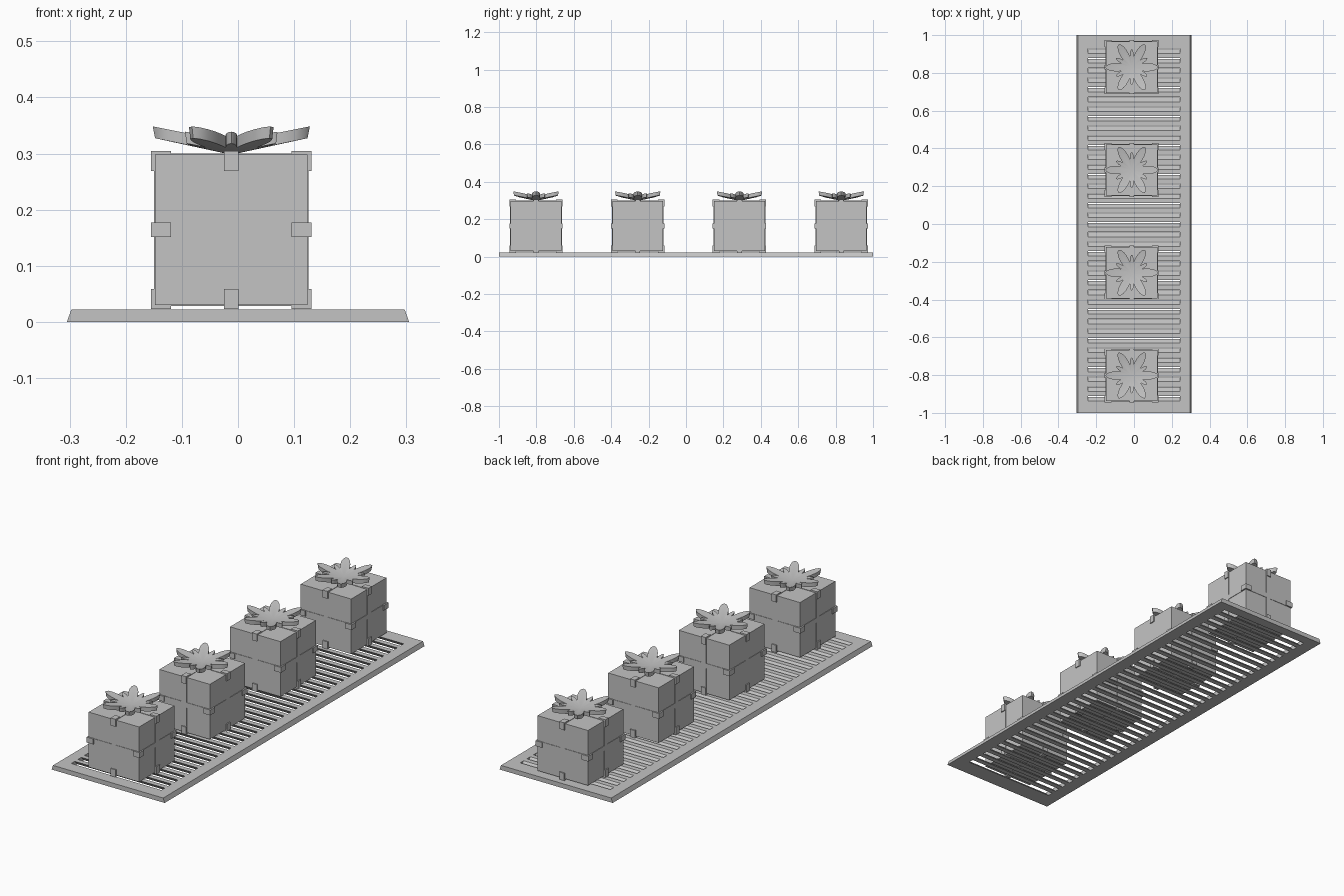
import bpy, bmesh, math
from mathutils import Matrix, Vector

cube = bpy.data.objects.get("Cube")
if cube:
    bpy.data.objects.remove(cube, do_unlink=True)

grey = bpy.data.materials.new("plain_grey")
grey.use_nodes = True
color = (0.55, 0.55, 0.55, 1)
grey.diffuse_color = color
grey.node_tree.nodes["Principled BSDF"].inputs["Base Color"].default_value = color


def finish(name, bm):
    bmesh.ops.recalc_face_normals(bm, faces=bm.faces)
    mesh = bpy.data.meshes.new(name)
    bm.to_mesh(mesh)
    bm.free()
    mesh.materials.append(grey)
    obj = bpy.data.objects.new(name, mesh)
    bpy.context.collection.objects.link(obj)
    return obj


def add_box(bm, center, size):
    m = Matrix.Translation(center) @ Matrix.Diagonal((*size, 1))
    bmesh.ops.create_cube(bm, size=1, matrix=m)


def add_prism(bm, points, offset):
    """Extrude a flat outline along the offset vector."""
    face = bm.faces.new([bm.verts.new(p) for p in points])
    new = bmesh.ops.extrude_face_region(bm, geom=[face])["geom"]
    verts = [v for v in new if isinstance(v, bmesh.types.BMVert)]
    bmesh.ops.translate(bm, verts=verts, vec=offset)


# Plate with sloping long sides
THICK = 0.022
bm = bmesh.new()
add_prism(bm, [(-0.305, -1, 0), (0.305, -1, 0), (0.297, -1, THICK), (-0.297, -1, THICK)],
          (0, 2, 0))
plate = finish("slatted_plate", bm)

# Slanted slots cut through the plate
SLOTS, PITCH, WIDTH, EXTRA = 37, 0.0511, 0.0265, 0.01
bm = bmesh.new()
for i in range(SLOTS):
    y = -0.937 + i * PITCH
    low = y + THICK + EXTRA
    high = y - EXTRA
    add_prism(bm, [(-0.243, low, -EXTRA), (-0.243, low + WIDTH, -EXTRA),
                   (-0.243, high + WIDTH, THICK + EXTRA), (-0.243, high, THICK + EXTRA)],
              (0.486, 0, 0))
cutter = finish("slot_cutter", bm)
mod = plate.modifiers.new("slots", "BOOLEAN")
mod.object = cutter
mod.operation = "DIFFERENCE"
mod.solver = "EXACT"
bpy.context.view_layer.objects.active = plate
plate.select_set(True)
bpy.ops.object.modifier_apply(modifier=mod.name)
bpy.data.objects.remove(cutter, do_unlink=True)

HALF = Vector((0.136, 0.136, 0.134))
BAND, PROUD, CLIP = 0.025, 0.007, 0.036


def make_ribbon(name, center):
    bm = bmesh.new()
    for axis in range(3):
        # Flat band around the box
        size = [2 * h + 0.004 for h in HALF]
        size[axis] = BAND
        add_box(bm, center, size)
        # Raised clips where the band turns the edges
        a, b = [k for k in range(3) if k != axis]
        for sa in (-1, 1):
            for sb in (-1, 1):
                pos = Vector(center)
                pos[a] += sa * (HALF[a] + PROUD - CLIP / 2)
                pos[b] += sb * (HALF[b] + PROUD - CLIP / 2)
                size = [CLIP] * 3
                size[axis] = BAND + 0.001
                add_box(bm, pos, size)
    return finish(name, bm)


# One sixth of the bow outline: a long petal, then a short one
PETALS = [(0, 0.14), (4.5, 0.133), (9, 0.116), (13, 0.096), (17, 0.075), (20, 0.06),
          (23, 0.078), (27, 0.091), (30, 0.095)]
OUTLINE = PETALS + [(60 - a, r) for a, r in PETALS[-2:0:-1]]


def make_bow(name, x, y, z):
    bm = bmesh.new()
    layers = []
    for height, grow in ((0, 0.97), (0.021, 1)):
        hub = bm.verts.new((x, y, z + height))
        rim = []
        for k in range(6):
            for a, r in OUTLINE:
                t = math.radians(a + 60 * k)
                rim.append(bm.verts.new((x + r * grow * math.cos(t), y + r * grow * math.sin(t),
                                         z + height + 0.21 * r)))
        layers.append((hub, rim))
    n = len(layers[0][1])
    for hub, rim in layers:
        for i in range(n):
            bm.faces.new((hub, rim[i], rim[(i + 1) % n]))
    low, high = layers[0][1], layers[1][1]
    for i in range(n):
        j = (i + 1) % n
        bm.faces.new((low[i], low[j], high[j], high[i]))
    bow = finish(name, bm)
    bpy.ops.object.select_all(action="DESELECT")
    bow.select_set(True)
    bpy.context.view_layer.objects.active = bow
    bpy.ops.object.shade_smooth_by_angle(angle=math.radians(35))


# Row of four gifts
for i in range(4):
    center = (-0.012, -0.802 + 0.544 * i, 0.164)
    bm = bmesh.new()
    add_box(bm, center, 2 * HALF)
    finish(f"gift_box_{i + 1}", bm)
    make_ribbon(f"gift_ribbon_{i + 1}", center)
    make_bow(f"gift_bow_{i + 1}", center[0], center[1], 0.298)
